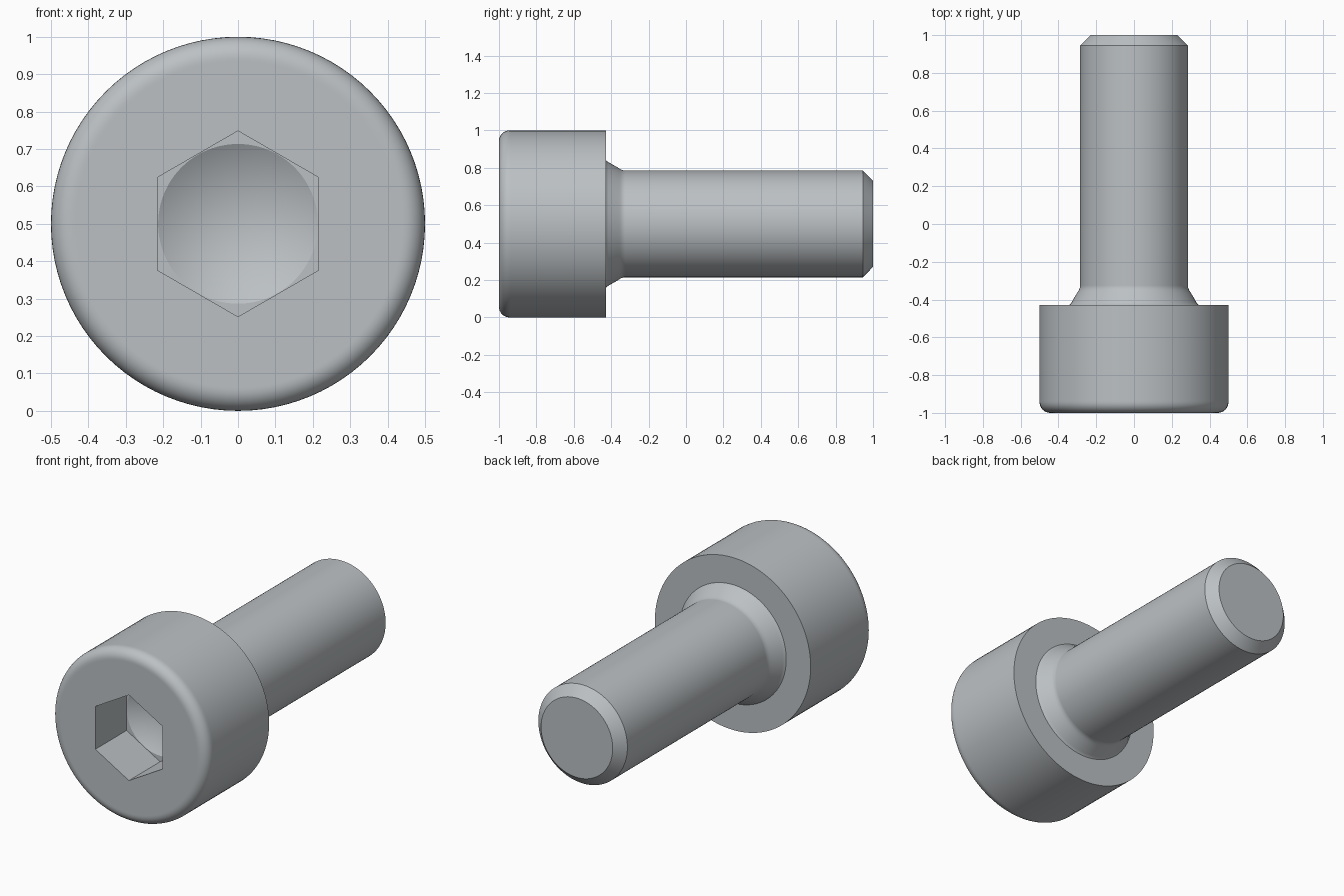
import bpy, bmesh, math

if "Cube" in bpy.data.objects:
    bpy.data.objects.remove(bpy.data.objects["Cube"])

SEG = 96          # multiple of 6, so hexagon corners fall on lathe steps
AXIS_Z = 0.5      # height of the screw axis
APOTHEM = 0.215   # half the socket width across flats

steel = bpy.data.materials.new("steel grey")
steel.diffuse_color = (0.50, 0.53, 0.55, 1)
steel.use_nodes = True
steel.node_tree.nodes["Principled BSDF"].inputs["Base Color"].default_value = steel.diffuse_color


def hex_radius(a):
    """Radius of the hexagon at angle a, corners pointing up and down."""
    k = math.pi / 3
    return APOTHEM / math.cos((a + k / 2) % k - k / 2)


def lathe(name, profile, sharp_rings=()):
    """Revolve (radius, y) points about the y axis. Radius 'hex' gives a
    hexagonal ring and radius 0 a single point."""
    bm = bmesh.new()
    rings = []
    for r, y in profile:
        if r == 0:
            rings.append([bm.verts.new((0, y, AXIS_Z))] * SEG)
            continue
        ring = []
        for i in range(SEG):
            a = 2 * math.pi * i / SEG
            rad = hex_radius(a) if r == 'hex' else r
            ring.append(bm.verts.new((rad * math.cos(a), y, AXIS_Z + rad * math.sin(a))))
        rings.append(ring)
    for p, q in zip(rings, rings[1:]):
        for i in range(SEG):
            j = (i + 1) % SEG
            corners = list(dict.fromkeys((p[i], q[i], q[j], p[j])))
            bm.faces.new(corners).smooth = True
    # Profiles run from the front to the back along the outside
    bm.normal_update()
    for e in bm.edges:
        if len(e.link_faces) == 2 and e.calc_face_angle(0) > math.radians(38):
            e.smooth = False
    for k in sharp_rings:
        for i in range(SEG):
            bm.edges.get((rings[k][i], rings[k][(i + 1) % SEG])).smooth = False
    me = bpy.data.meshes.new(name)
    bm.to_mesh(me)
    bm.free()
    me.materials.append(steel)
    ob = bpy.data.objects.new(name, me)
    bpy.context.collection.objects.link(ob)
    return ob


# Head: drilled cone, hex socket, flat face, rounded rim, side, back face
R, F = 0.5, 0.057
rim = [(R - F + F * math.sin(t), -1 + F - F * math.cos(t))
       for t in (math.pi / 2 * i / 8 for i in range(9))]
lathe("socket_head",
      [(0, -0.59), (0.2135, -0.714), ('hex', -0.714), ('hex', -1), (0.436, -1)]
      + rim + [(R, -0.935), (R, -0.4286), (0.343, -0.4286)],
      sharp_rings=(1,))

# Shank: flared neck, plain shaft, chamfered tip
lathe("shank",
      [(0.343, -0.4286), (0.336, -0.423), (0.331, -0.416), (0.30, -0.362),
       (0.292, -0.35), (0.2857, -0.335), (0.2857, -0.325), (0.2857, 0.945),
       (0.23, 1), (0, 1)])
